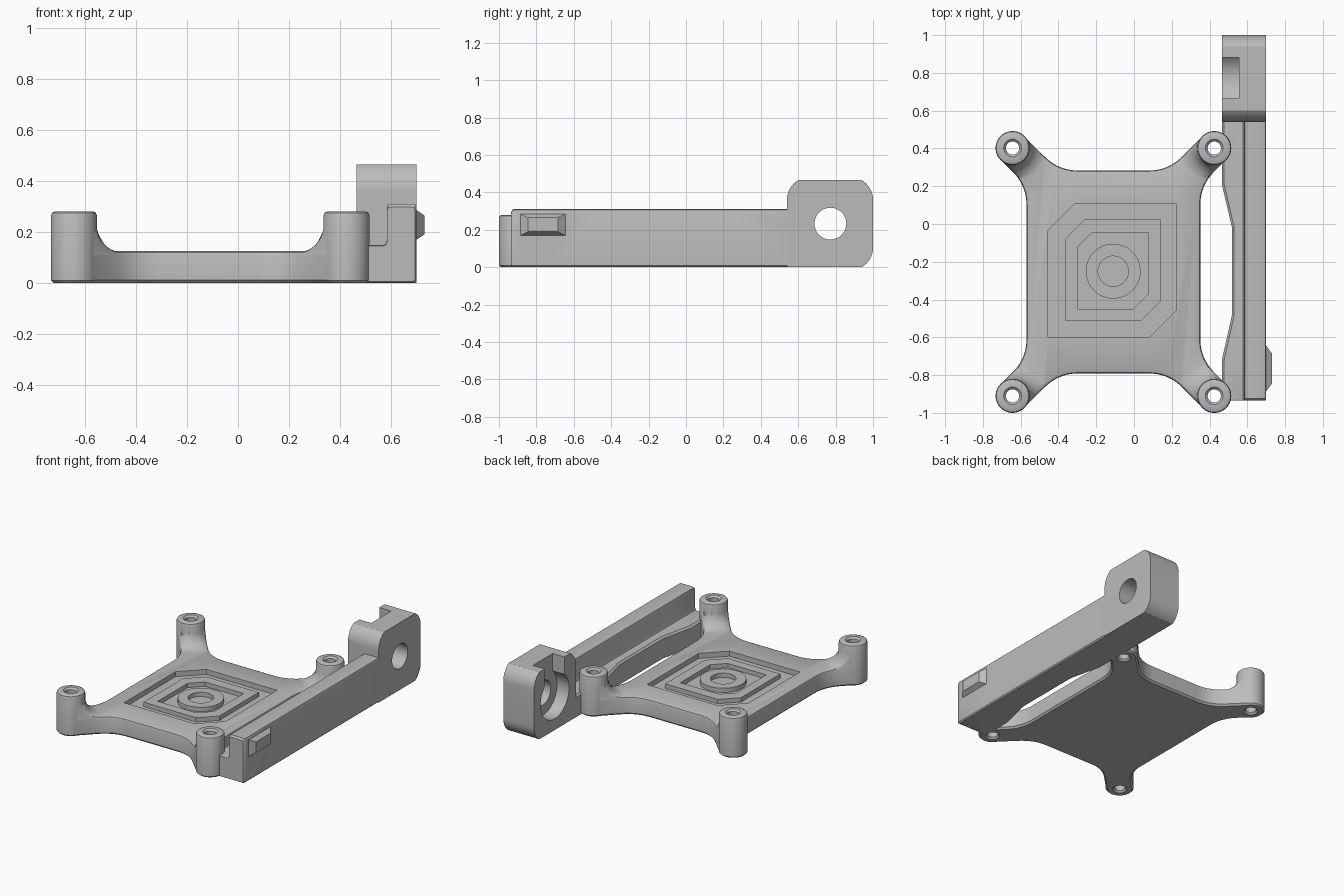
import bpy, bmesh, math

if "Cube" in bpy.data.objects:
    bpy.data.objects.remove(bpy.data.objects["Cube"])

CX, CY = -0.109, -0.254      # plate centre
HX, HY = 0.46, 0.537         # plate half size
BX, BY = 0.534, 0.656        # boss offset from plate centre
R2 = math.sqrt(2)
CORNERS = [(sx, sy) for sx in (1, -1) for sy in (1, -1)]

grey = bpy.data.materials.new("light_grey_plastic")
grey.diffuse_color = (0.5, 0.5, 0.5, 1)
grey.use_nodes = True
grey.node_tree.nodes["Principled BSDF"].inputs["Base Color"].default_value = grey.diffuse_color


def finish(name, bm):
    bmesh.ops.recalc_face_normals(bm, faces=bm.faces)
    me = bpy.data.meshes.new(name)
    bm.to_mesh(me)
    bm.free()
    me.materials.append(grey)
    ob = bpy.data.objects.new(name, me)
    bpy.context.collection.objects.link(ob)
    return ob


def loft(name, rings):
    """Closed solid through rings of equal point count."""
    bm = bmesh.new()
    vs = [[bm.verts.new(p) for p in ring] for ring in rings]
    n = len(vs[0])
    for a, b in zip(vs, vs[1:]):
        for i in range(n):
            bm.faces.new((a[i], a[(i + 1) % n], b[(i + 1) % n], b[i]))
    bm.faces.new(vs[0])
    bm.faces.new(vs[-1])
    return finish(name, bm)


def prism(name, pts, z0, z1):
    return loft(name, [[(x, y, z) for x, y in pts] for z in (z0, z1)])


def circle(cx, cy, r, n=48):
    return [(cx + r * math.cos(2 * math.pi * i / n),
             cy + r * math.sin(2 * math.pi * i / n)) for i in range(n)]


def lathe(name, cx, cy, profile):
    return loft(name, [[(x, y, z) for x, y in circle(cx, cy, r)] for r, z in profile])


def along_x(name, pts, x0, x1):
    return loft(name, [[(x, y, z) for y, z in pts] for x in (x0, x1)])


def combine(base, tool, op):
    m = base.modifiers.new("cut", 'BOOLEAN')
    m.operation, m.solver, m.object = op, 'EXACT', tool
    bpy.context.view_layer.objects.active = base
    bpy.ops.object.modifier_apply(modifier=m.name)
    bpy.data.objects.remove(tool, do_unlink=True)


def bezier(a, c, b, n=10):
    return [tuple((1 - t) ** 2 * a[k] + 2 * t * (1 - t) * c[k] + t * t * b[k] for k in (0, 1))
            for t in (i / n for i in range(n + 1))]


def outline(d):
    """Plate outline with four diagonal arms, inset by d."""
    hx, hy, b, t = HX - d, HY - d, 0.088 - d, 0.105
    k1, k2, q = BY - BX - b * R2, BY - BX + b * R2, t / R2
    c1, c2 = (hx, hx + k1), (hy - k2, hy)
    quad = bezier((hx, c1[1] - t), c1, (hx + q, c1[1] + q))
    quad += [(BX + b * math.cos(a), BY + b * math.sin(a))
             for a in (math.radians(-45 + 15 * i) for i in range(13))]
    quad += bezier((c2[0] + q, hy + q), c2, (c2[0] - t, hy))
    pts = []
    for sx, sy in ((1, 1), (-1, 1), (-1, -1), (1, -1)):
        part = [(CX + sx * x, CY + sy * y) for x, y in quad]
        pts += part if sx * sy > 0 else part[::-1]
    return pts


# plate with softened edges
plate = loft("mounting_bracket", [[(x, y, z) for x, y in outline(d)] for d, z in
             ((0.012, 0), (0, 0.012), (0, 0.108), (0.004, 0.12), (0.015, 0.125))])


# curved ramps rising from the arms to the bosses
def ramp_height(d):
    if d <= 0.09:
        return 0.224
    return 0.2235 - math.sqrt(max(0, 0.01 - max(0, 0.19 - d) ** 2))


for sx, sy in CORNERS:
    ox, oy = CX + sx * BX, CY + sy * BY
    rows = []
    for i in range(17):
        u = 0.2 * i / 16
        row = [(v, ramp_height(math.hypot(u, v)) - drop) for v, drop in
               ((-0.087, 0.012), (-0.083, 0.004), (-0.073, 0), (-0.04, 0), (0, 0),
                (0.04, 0), (0.073, 0), (0.083, 0.004), (0.087, 0.012))]
        row = [(-0.087, 0.02)] + row + [(0.087, 0.02)]
        rows.append([(ox + (-sx * u - sy * v) / R2, oy + (-sy * u + sx * v) / R2, z)
                     for v, z in row])
    combine(plate, loft("ramp", rows), 'UNION')

# round bosses
for sx, sy in CORNERS:
    combine(plate, lathe("boss", CX + sx * BX, CY + sy * BY,
            ((0.08, 0), (0.09, 0.01), (0.09, 0.264), (0.086, 0.275), (0.076, 0.28))), 'UNION')


# stepped side rail with a relieved inner edge
def rail_section(y, xl, s=1.0):
    pts = ((xl, 0), (0.692, 0), (0.70, 0.008), (0.70, 0.295), (0.696, 0.306), (0.685, 0.31),
           (0.598, 0.31), (0.587, 0.306), (0.583, 0.295), (0.583, 0.164), (0.578, 0.152),
           (0.566, 0.148), (xl + 0.012, 0.148), (xl, 0.136))
    return [(0.6 + (x - 0.6) * s, y, 0.1 + (z - 0.1) * s) for x, z in pts]


rail = loft("rail", [rail_section(-0.935, 0.465, 0.94)] + [rail_section(y, x) for y, x in
            ((-0.925, 0.465), (-0.72, 0.465), (-0.485, 0.518), (-0.015, 0.518),
             (0.21, 0.465), (0.60, 0.465))])

# hinge head with rounded corners
arc = [(0.878 + 0.122 * math.cos(a), 0.36 + 0.122 * math.sin(a))
       for a in (math.radians(59.4 * i / 8) for i in range(9))]
head_pts = [(y, 0.465 - z) for y, z in arc[::-1]] + arc
head_pts += [(1.54 - y, z) for y, z in arc[::-1]] + [(0.54, 0.0)]
head = along_x("hinge_head", head_pts, 0.465, 0.70)
combine(rail, head, 'UNION')

# head pocket, slot to the top and pivot hole
combine(rail, along_x("pocket", circle(0.772, 0.233, 0.155, 64), 0.42, 0.556), 'DIFFERENCE')
combine(rail, along_x("slot", [(0.665, 0.233), (0.882, 0.233), (0.882, 0.6), (0.665, 0.6)],
                      0.42, 0.556), 'DIFFERENCE')
combine(rail, along_x("pivot_hole", circle(0.772, 0.233, 0.085), 0.5, 0.8), 'DIFFERENCE')


# latch bump on the outer side
def bump_ring(x, d):
    y0, y1, z0, z1 = -0.885 + 2 * d, -0.645 - 2 * d, 0.17 + d, 0.285 - d
    return [(x, y0, z0), (x, y1, z0), (x, y1, z1), (x, y0, z1)]


combine(rail, loft("latch_bump", [bump_ring(0.67, -0.02), bump_ring(0.73, 0.02)]), 'UNION')
combine(plate, rail, 'UNION')

# screw holes with countersinks at both ends
for sx, sy in CORNERS:
    combine(plate, lathe("screw_hole", CX + sx * BX, CY + sy * BY,
            ((0.057, -0.01), (0.035, 0.012), (0.035, 0.268), (0.057, 0.29))), 'DIFFERENCE')


# recessed panel with a raised frame and ring
def panel(x0, x1, y0, y1, c):
    return [(x0, y0), (x1 - c, y0), (x1, y0 + c), (x1, y1), (x0 + c, y1), (x0, y1 - c)]


combine(plate, prism("recess", panel(-0.455, 0.225, -0.597, 0.105, 0.14), 0.09, 0.2), 'DIFFERENCE')
for outer, inner in (
        (panel(-0.365, 0.143, -0.512, 0.024, 0.105), panel(-0.30, 0.075, -0.45, -0.045, 0.08)),
        (circle(-0.11, -0.25, 0.145), circle(-0.11, -0.25, 0.08))):
    raised = prism("raised_trim", outer, 0.08, 0.12)
    combine(raised, prism("opening", inner, 0.05, 0.2), 'DIFFERENCE')
    combine(plate, raised, 'UNION')

bpy.ops.object.select_all(action='DESELECT')
plate.select_set(True)
bpy.context.view_layer.objects.active = plate
bpy.ops.object.shade_smooth_by_angle(angle=math.radians(32))
